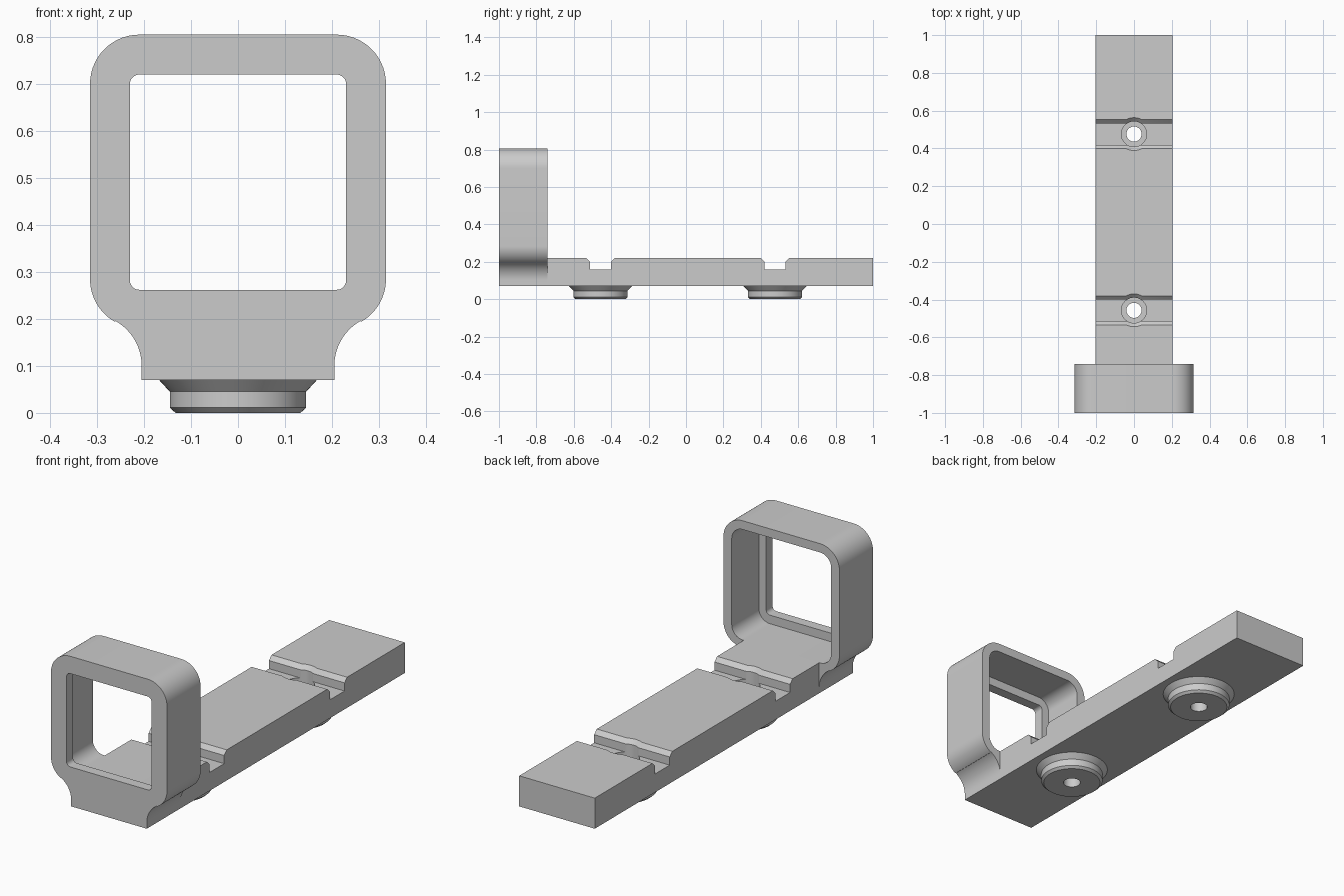
import bpy, bmesh, math
from mathutils import Matrix, Vector

old = bpy.data.objects.get("Cube")
if old:
    bpy.data.objects.remove(old, do_unlink=True)

grey = bpy.data.materials.new("plain grey")
grey.use_nodes = True
colour = (0.6, 0.6, 0.6, 1)
grey.diffuse_color = colour
grey.node_tree.nodes["Principled BSDF"].inputs["Base Color"].default_value = colour


def make(name, bm):
    bmesh.ops.recalc_face_normals(bm, faces=bm.faces)
    mesh = bpy.data.meshes.new(name)
    bm.to_mesh(mesh)
    bm.free()
    mesh.materials.append(grey)
    obj = bpy.data.objects.new(name, mesh)
    bpy.context.collection.objects.link(obj)
    return obj


def prism(name, points, offset):
    """Extrude a closed outline of 3D points along an offset."""
    bm = bmesh.new()
    face = bm.faces.new([bm.verts.new(p) for p in points])
    new = bmesh.ops.extrude_face_region(bm, geom=[face], use_keep_orig=True)["geom"]
    bmesh.ops.translate(bm, vec=offset, verts=[v for v in new if isinstance(v, bmesh.types.BMVert)])
    return make(name, bm)


def lathe(name, profile, y, steps=64):
    """Stack rings of (radius, z) around a vertical axis, capped at both ends."""
    bm = bmesh.new()
    rings = [[bm.verts.new((r * math.cos(a), y + r * math.sin(a), z))
              for a in (math.tau * i / steps for i in range(steps))] for r, z in profile]
    for low, high in zip(rings, rings[1:]):
        for i in range(steps):
            j = (i + 1) % steps
            bm.faces.new((low[i], low[j], high[j], high[i]))
    bm.faces.new(rings[0])
    bm.faces.new(rings[-1])
    return make(name, bm)


def arc(cx, cz, r, start, end, steps=14):
    angles = [math.radians(start + (end - start) * i / steps) for i in range(steps + 1)]
    return [(cx + r * math.cos(a), cz + r * math.sin(a)) for a in angles]


def rounded(half, low, high, r):
    right = arc(half - r, low + r, r, -90, 0) + arc(half - r, high - r, r, 0, 90)
    return right + [(-x, z) for x, z in reversed(right)]


def combine(target, tool, operation="DIFFERENCE"):
    mod = target.modifiers.new("cut", "BOOLEAN")
    mod.operation, mod.solver, mod.object = operation, "EXACT", tool
    bpy.context.view_layer.objects.active = target
    bpy.ops.object.modifier_apply(modifier=mod.name)
    bpy.data.objects.remove(tool, do_unlink=True)


def at_y(outline, y):
    return [(x, y, z) for x, z in outline]


# Upright frame with flared foot
BASE, TOP, HALF, BACK = 0.07, 0.22, 0.205, -0.74
right = [(HALF, BASE)] + arc(0.315, 0.10, 0.11, 180, 120)
right += arc(0.21, 0.285, 0.105, -60, 0) + arc(0.21, 0.70, 0.105, 0, 90)
outline = right + [(-x, z) for x, z in reversed(right)]
frame = prism("upright_frame", at_y(outline, -1), Vector((0, BACK + 1, 0)))

# Deep rear pocket leaves a narrow lip around the front window
combine(frame, prism("pocket", at_y(rounded(0.27, TOP, 0.762, 0.06), -0.95), Vector((0, 0.5, 0))))
combine(frame, prism("window", at_y(rounded(0.23, 0.262, 0.72, 0.02), -1.1), Vector((0, 0.5, 0))))

# Long flat bar
bar = prism("long_bar", [(-HALF, BACK, BASE), (HALF, BACK, BASE), (HALF, BACK, TOP), (-HALF, BACK, TOP)],
            Vector((0, 1 - BACK, 0)))

# Two cross slots, each with a round foot below and a screw hole through it
for name, y in (("front", -0.457), ("rear", 0.476)):
    foot = lathe(name + "_foot", [(0.133, 0), (0.145, 0.011), (0.145, 0.045), (0.168, BASE)], y)
    side = [(0.057, 0.16), (0.057, 0.2), (0.087, 0.23)]
    slot = [(-0.5, y + d, z) for d, z in side + [(-d, z) for d, z in reversed(side)]]
    combine(bar, prism("slot", slot, Vector((1, 0, 0))))
    combine(bar, lathe("counterbore", [(0.067, 0.12), (0.067, 0.2), (0.097, 0.23)], y))
    for part in (bar, foot):
        combine(part, lathe("hole", [(0.04, -0.1), (0.04, 0.3)], y))

for obj in list(bpy.context.collection.objects):
    if obj.type == "MESH" and obj.data.materials and obj.data.materials[0] == grey:
        bpy.ops.object.select_all(action="DESELECT")
        obj.select_set(True)
        bpy.context.view_layer.objects.active = obj
        bpy.ops.object.shade_smooth_by_angle(angle=math.radians(25))
